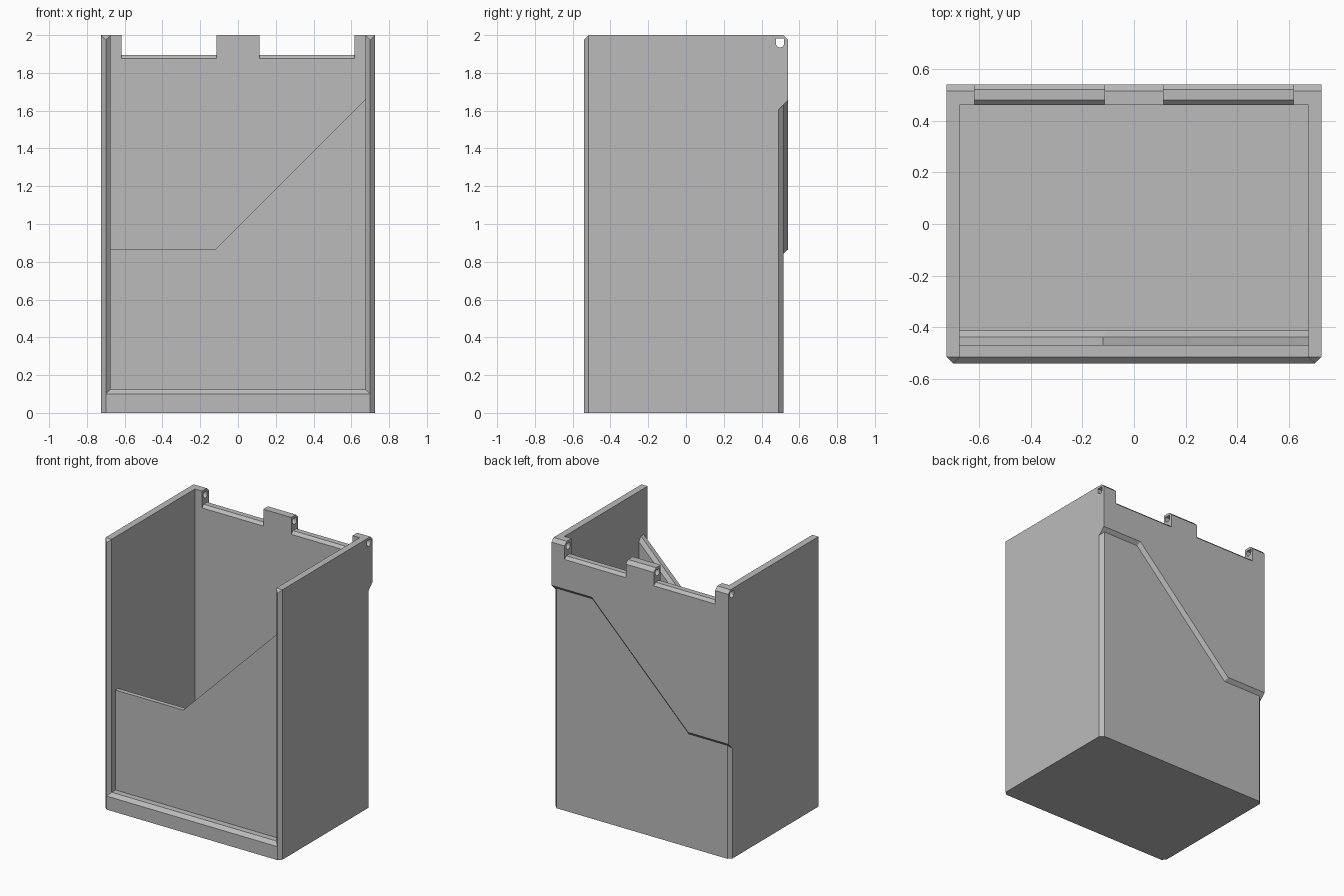
import bpy, bmesh, math

cube = bpy.data.objects.get("Cube")
if cube:
    bpy.data.objects.remove(cube, do_unlink=True)

grey = bpy.data.materials.new("plain_grey")
grey.use_nodes = True
COLOUR = (0.5, 0.5, 0.5, 1)
grey.diffuse_color = COLOUR
grey.node_tree.nodes["Principled BSDF"].inputs["Base Color"].default_value = COLOUR

W, IN = 0.725, 0.675      # outer and inner half width
C = 0.025                 # chamfer size
FRONT, BACK, BACK_IN, TOP = -0.54, 0.54, 0.46, 2.0
FLOOR = 0.125
MITRE = math.sqrt(2) - 1


def loft(name, rings, cuts=()):
    """Skin matching rings of points, cap the ends, then slice off chamfers."""
    bm = bmesh.new()
    loops = [[bm.verts.new(p) for p in ring] for ring in rings]
    n = len(loops[0])
    for a, b in zip(loops, loops[1:]):
        for i in range(n):
            j = (i + 1) % n
            bm.faces.new((a[i], a[j], b[j], b[i]))
    bm.faces.new(loops[0])
    bm.faces.new(loops[-1])
    for co, no in cuts:
        geom = bm.verts[:] + bm.edges[:] + bm.faces[:]
        cut = bmesh.ops.bisect_plane(bm, geom=geom, plane_co=co, plane_no=no,
                                     clear_outer=True)["geom_cut"]
        edges = [e for e in cut if isinstance(e, bmesh.types.BMEdge)]
        bmesh.ops.holes_fill(bm, edges=edges)
    bmesh.ops.recalc_face_normals(bm, faces=bm.faces[:])
    mesh = bpy.data.meshes.new(name)
    bm.to_mesh(mesh)
    bm.free()
    mesh.materials.append(grey)
    obj = bpy.data.objects.new(name, mesh)
    bpy.context.scene.collection.objects.link(obj)
    return obj


def along_x(name, profile, x0, x1, cuts=()):
    return loft(name, [[(x, y, z) for y, z in profile] for x in (x0, x1)], cuts)


# base slab with the chamfered front lip
along_x("base", [(FRONT, 0), (FRONT, FLOOR - C), (FRONT + C, FLOOR),
                 (BACK - C, FLOOR), (BACK - C, 0)], C - W, W - C)

# lower back wall
along_x("back_wall", [(BACK_IN, 0), (BACK_IN, 1.86), (BACK - C, 1.86),
                      (BACK - C, 0)], C - W, W - C)

# side walls with pointed front edges and chamfered back corners
walls = []
for side, s in (("left", 1), ("right", -1)):
    plan = [(IN, FRONT + C), (W - C, FRONT), (W, FRONT + C),
            (W, BACK - 2 * C), (W - C, BACK - C), (IN, BACK - C)]
    rings = [[(s * x, y, z) for x, y in plan] for z in (0, TOP)]
    walls.append(loft(side + "_wall", rings, [((0, FRONT + C, TOP), (0, -1, 1))]))


# raised back plate with a stepped, undercut lower edge
def plate_ring(y):
    d = BACK - y
    lo, hi, k = 0.865 - d, 1.655 - d, MITRE * d
    top = 1.895
    return [(x, y, z) for x, z in ((-W, lo), (k - 0.395, lo), (k + 0.395, hi),
                                   (W, hi), (W, top), (-W, top))]


loft("back_plate", [plate_ring(BACK), plate_ring(BACK_IN)],
     [((0, BACK - 0.02, 1.895), (0, 1, 1)), ((0, BACK_IN + 0.02, 1.895), (0, -1, 1))])

# hinge tabs
tab = [(BACK_IN, 1.8), (BACK_IN, TOP), (BACK - C, TOP), (BACK, TOP - C), (BACK, 1.8)]
spans = {"right_tab": (-W, -0.617), "middle_tab": (-0.115, 0.115), "left_tab": (0.617, W)}
tabs = [along_x(name, tab, a, b) for name, (a, b) in spans.items()]

# hinge pin hole with a flat top and round bottom
R, CY, CZ = 0.022, 0.498, 1.957
arc = [math.pi * (1 + i / 12) for i in range(13)]
hole = [(CY + R * math.cos(a), CZ + R * math.sin(a)) for a in arc]
hole += [(CY + R, CZ + 0.024), (CY - R, CZ + 0.024)]
pin = along_x("hinge_hole_cutter", hole, -1, 1)
pin.hide_render = True
pin.display_type = 'WIRE'
bpy.context.view_layer.update()
for obj in tabs + walls:
    mod = obj.modifiers.new("hinge_hole", 'BOOLEAN')
    mod.operation, mod.solver, mod.object = 'DIFFERENCE', 'EXACT', pin


# inset front panel with a sloping top, chamfered on the inner edge
def panel_ring(y, d):
    k, lo = MITRE * d, 0.865 - d
    return [(x, y, z) for x, z in ((-IN, 0.1), (-IN, lo), (k - 0.12, lo),
                                   (IN, 1.66 - d * math.sqrt(2)), (IN, 0.1))]


loft("front_panel", [panel_ring(-0.47, 0), panel_ring(-0.437, 0), panel_ring(-0.413, 0.024)])
